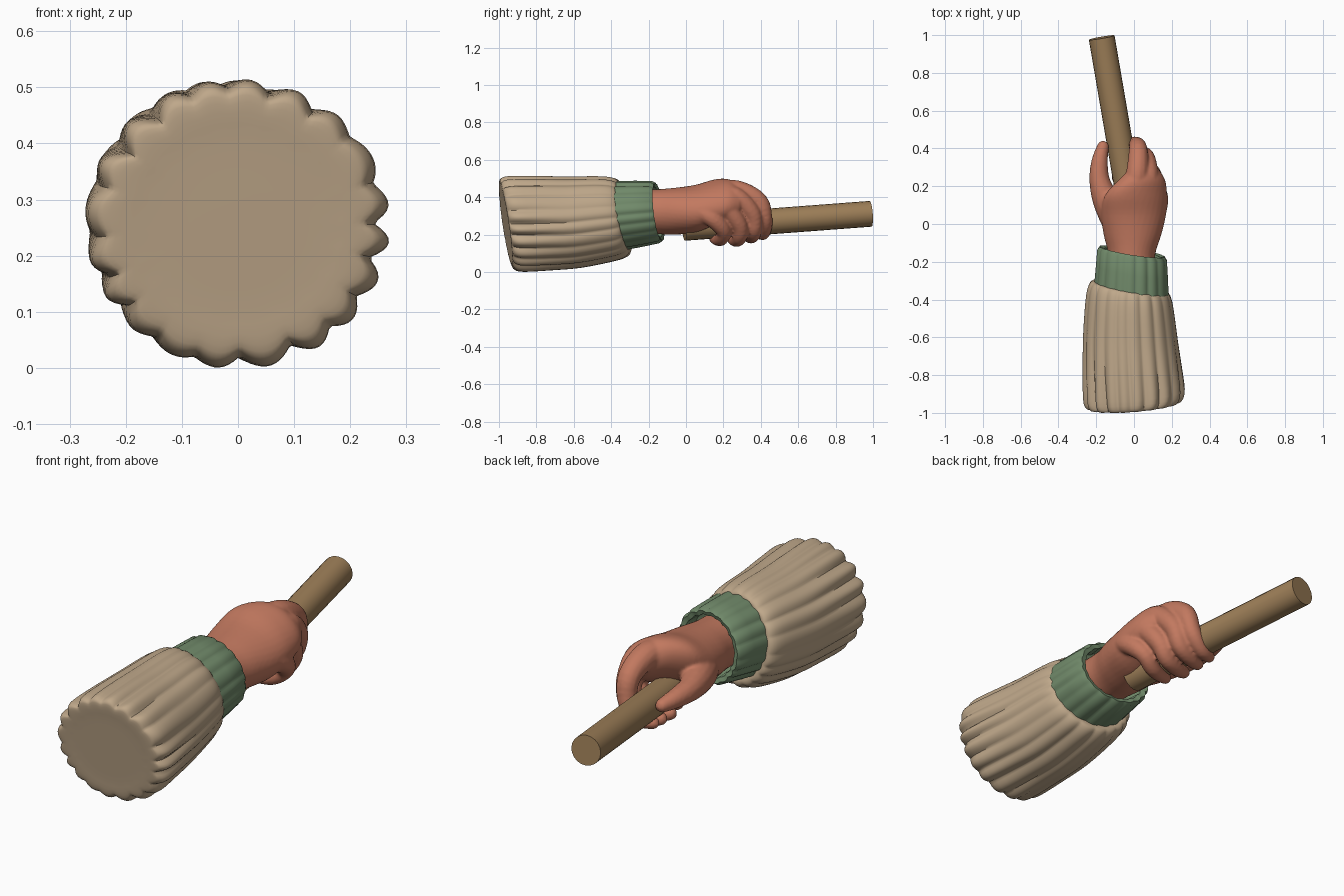
import bpy, bmesh, math
from math import sin, cos, pi, radians
from mathutils import Vector, Matrix

cube = bpy.data.objects.get("Cube")
if cube:
    bpy.data.objects.remove(cube, do_unlink=True)


def material(name, rgb):
    m = bpy.data.materials.new(name)
    m.use_nodes = True
    m.diffuse_color = (*rgb, 1)
    bsdf = m.node_tree.nodes["Principled BSDF"]
    bsdf.inputs["Base Color"].default_value = (*rgb, 1)
    bsdf.inputs["Roughness"].default_value = 0.8
    return m


CLOTH = material("beige cloth", (0.52, 0.39, 0.255))
KNIT = material("green knit", (0.165, 0.255, 0.145))
SKIN = material("skin", (0.54, 0.19, 0.115))
WOOD = material("brown wood", (0.34, 0.212, 0.098))


def finish(bm, name, mat, angle=50):
    bmesh.ops.recalc_face_normals(bm, faces=bm.faces)
    mesh = bpy.data.meshes.new(name)
    bm.to_mesh(mesh)
    bm.free()
    mesh.materials.append(mat)
    ob = bpy.data.objects.new(name, mesh)
    bpy.context.collection.objects.link(ob)
    bpy.ops.object.select_all(action="DESELECT")
    ob.select_set(True)
    bpy.context.view_layer.objects.active = ob
    bpy.ops.object.shade_smooth_by_angle(angle=radians(angle))
    return ob


def loft(bm, rings):
    """Skin a list of point rings and cap both ends."""
    loops = [[bm.verts.new(p) for p in ring] for ring in rings]
    n = len(loops[0])
    for a, b in zip(loops, loops[1:]):
        for i in range(n):
            j = (i + 1) % n
            bm.faces.new((a[i], a[j], b[j], b[i]))
    bm.faces.new(loops[0])
    bm.faces.new(loops[-1])


def spline(keys, steps):
    """Smoothly interpolate tuples of numbers."""
    out = []
    for i in range(len(keys) - 1):
        p = [Vector(keys[max(0, min(len(keys) - 1, i + k))]) for k in (-1, 0, 1, 2)]
        for s in range(steps):
            t = s / steps
            out.append(p[1] + (p[2] - p[0]) * (t / 2)
                       + (2 * p[0] - 5 * p[1] + 4 * p[2] - p[3]) * (t * t / 2)
                       + (3 * p[1] - p[0] - 3 * p[2] + p[3]) * (t ** 3 / 2))
    out.append(Vector(keys[-1]))
    return out


def pleated_ring(key, lobes, segs):
    """Ring across y: y, centre x, centre z, radius x, radius z, pleat depth, slope x, slope z."""
    y, cx, cz, rx, rz, depth, sx, sz = key
    pts = []
    for i in range(segs):
        a = 2 * pi * i / segs
        warp = a + 0.04 * sin(3 * a + 1) + 0.015 * sin(7 * a)
        uneven = 0.8 + 0.25 * sin(5 * a + 2) + 0.15 * sin(2 * a + 4 * y)
        r = 1 - depth * uneven * (1 - abs(sin(lobes * warp / 2 + 0.5 * y)))
        x, z = rx * r * cos(a), rz * r * sin(a)
        pts.append((cx + x, y + sx * x + sz * z, cz + z))
    return pts


# Sleeve: pleated barrel, flat at the front, gathered at the cuff
sleeve_keys = [
    (-0.962, 0.0, 0.256, 0.06, 0.06, 0.0, 0.08, -0.15),
    (-0.962, 0.0, 0.256, 0.16, 0.155, 0.0, 0.08, -0.15),
    (-0.963, 0.0, 0.256, 0.228, 0.218, 0.06, 0.08, -0.15),
    (-0.951, 0.0, 0.256, 0.256, 0.247, 0.1, 0.08, -0.15),
    (-0.9, 0.0, 0.256, 0.271, 0.258, 0.1, 0.08, -0.14),
    (-0.75, -0.01, 0.26, 0.263, 0.254, 0.07, 0.02, -0.13),
    (-0.6, -0.018, 0.265, 0.252, 0.246, 0.05, -0.08, -0.14),
    (-0.44, -0.022, 0.282, 0.236, 0.231, 0.045, -0.14, -0.16),
    (-0.365, -0.022, 0.29, 0.222, 0.217, 0.045, -0.16, -0.16),
    (-0.333, -0.02, 0.295, 0.2, 0.195, 0.03, -0.16, -0.16),
    (-0.338, -0.018, 0.298, 0.17, 0.165, 0.0, -0.16, -0.16),
]
bm = bmesh.new()
loft(bm, [pleated_ring(k, 20, 200) for k in spline(sleeve_keys, 3)])
finish(bm, "sleeve", CLOTH)

# Cuff: ribbed band with a rolled lip and a hollow inside
cuff_keys = [
    (-0.41, -0.014, 0.3, 0.197, 0.184, 0.05, -0.16, -0.14),
    (-0.34, -0.013, 0.303, 0.198, 0.184, 0.05, -0.16, -0.14),
    (-0.25, -0.011, 0.312, 0.192, 0.176, 0.05, -0.16, -0.13),
    (-0.165, -0.01, 0.32, 0.186, 0.167, 0.05, -0.16, -0.12),
    (-0.146, -0.01, 0.321, 0.174, 0.156, 0.05, -0.16, -0.12),
    (-0.154, -0.01, 0.321, 0.15, 0.137, 0.04, -0.16, -0.12),
    (-0.22, -0.01, 0.32, 0.142, 0.132, 0.03, -0.16, -0.12),
    (-0.24, -0.01, 0.32, 0.1, 0.1, 0.0, -0.16, -0.12),
]
bm = bmesh.new()
loft(bm, [pleated_ring(k, 18, 144) for k in cuff_keys])
finish(bm, "cuff", KNIT)

# Stick: straight rod held through the fist
start, end = Vector((0.0, -0.01, 0.236)), Vector((-0.171, 0.987, 0.311))
axis = end - start
bm = bmesh.new()
bmesh.ops.create_cone(
    bm, cap_ends=True, segments=20, radius1=0.069, radius2=0.069, depth=axis.length,
    matrix=Matrix.Translation((start + end) / 2) @ axis.to_track_quat("Z", "Y").to_matrix().to_4x4())
finish(bm, "stick", WOOD, 40)


def finger(bm, keys):
    """Round tube along x, y, z, radius keys, with a domed tip."""
    path = spline(keys, 5)
    rings = []
    for i, p in enumerate(path):
        d = path[min(i + 1, len(path) - 1)].xyz - path[max(i - 1, 0)].xyz
        q = d.to_track_quat("Y", "Z")
        rings.append([p.xyz + q @ Vector((cos(2 * pi * k / 14), 0, sin(2 * pi * k / 14))) * p.w
                      for k in range(14)])
    loft(bm, rings)
    tip = path[-1]
    bmesh.ops.create_icosphere(bm, subdivisions=2, radius=tip.w,
                               matrix=Matrix.Translation(tip.xyz))


# Hand: wrist and palm loft, fused with thumb and four curled fingers
bm = bmesh.new()
palm_keys = [  # y, centre x, centre z, radius x, radius z, tilt in degrees
    (-0.3, -0.012, 0.32, 0.122, 0.118, 0),
    (-0.16, -0.012, 0.322, 0.125, 0.12, 0),
    (-0.06, -0.008, 0.325, 0.152, 0.125, 5),
    (0.05, -0.002, 0.338, 0.174, 0.125, 13),
    (0.15, 0.01, 0.372, 0.172, 0.112, 22),
    (0.23, 0.04, 0.39, 0.137, 0.09, 32),
    (0.29, 0.055, 0.385, 0.085, 0.06, 36),
]
palm = []
for y, cx, cz, rx, rz, tilt in spline(palm_keys, 4):
    c, s = cos(radians(tilt)), sin(radians(tilt))
    ring = []
    for k in range(32):
        u, v = rx * cos(2 * pi * k / 32), rz * sin(2 * pi * k / 32)
        ring.append((cx + u * c + v * s, y, cz - u * s + v * c))
    palm.append(ring)
loft(bm, palm)
digits = {
    "thumb": [(-0.08, 0.0, 0.31, 0.085), (-0.145, 0.12, 0.315, 0.073), (-0.182, 0.23, 0.315, 0.055),
              (-0.182, 0.33, 0.31, 0.044), (-0.164, 0.41, 0.3, 0.032)],
    "index": [(0.0, 0.17, 0.425, 0.066), (0.018, 0.28, 0.43, 0.059), (0.022, 0.39, 0.375, 0.05),
              (0.008, 0.42, 0.275, 0.044), (-0.05, 0.415, 0.21, 0.036), (-0.11, 0.4, 0.2, 0.028)],
    "middle": [(0.06, 0.15, 0.405, 0.06), (0.075, 0.265, 0.4, 0.054), (0.062, 0.355, 0.31, 0.047),
               (0.032, 0.365, 0.22, 0.041), (-0.04, 0.35, 0.188, 0.036), (-0.1, 0.33, 0.19, 0.03)],
    "ring": [(0.1, 0.11, 0.365, 0.055), (0.11, 0.21, 0.34, 0.051), (0.086, 0.285, 0.25, 0.045),
             (0.045, 0.285, 0.185, 0.04), (-0.03, 0.265, 0.17, 0.036), (-0.09, 0.245, 0.18, 0.03)],
    "little": [(0.12, 0.06, 0.33, 0.05), (0.135, 0.14, 0.285, 0.047), (0.105, 0.2, 0.222, 0.042),
               (0.055, 0.19, 0.18, 0.038), (0.0, 0.17, 0.172, 0.033), (-0.06, 0.15, 0.18, 0.028)],
}
for keys in digits.values():
    finger(bm, keys)
hand = finish(bm, "hand", SKIN)
fuse = hand.modifiers.new("fuse", "REMESH")
fuse.mode = "VOXEL"
fuse.voxel_size = 0.008
fuse.use_smooth_shade = True
soften = hand.modifiers.new("soften", "SMOOTH")
soften.factor = 0.5
soften.iterations = 4
